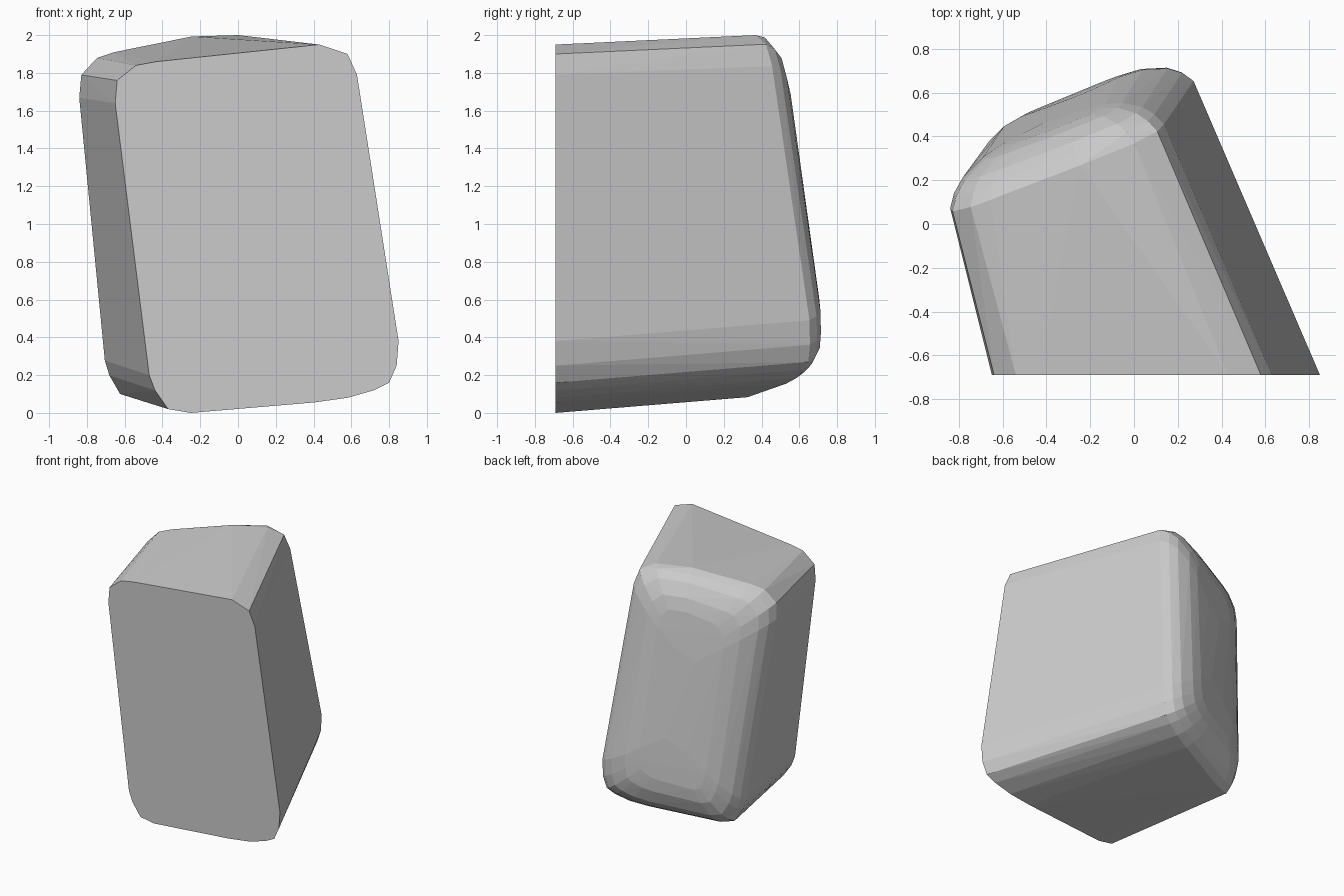
import bpy, bmesh

if "Cube" in bpy.data.objects:
    bpy.data.objects.remove(bpy.data.objects["Cube"])

# Front outline (x, z): rounded, slightly leaning quadrilateral
outline = [(-0.25, 0), (0.4, 0.055), (0.58, 0.08), (0.72, 0.12), (0.80, 0.16),
           (0.84, 0.25), (0.85, 0.38), (0.63, 1.79), (0.58, 1.90), (0.43, 1.95),
           (0.1, 1.917), (-0.43, 1.86), (-0.54, 1.84), (-0.64, 1.76),
           (-0.65, 1.64), (-0.47, 0.20), (-0.44, 0.12), (-0.37, 0.02)]
FRONT = -0.69
CX, CZ = 0.1, 0.98


def back_y(x, z):
    """Slanted, gently bulging back surface."""
    return 0.72 + 0.42 * x - 0.045 * z * z


def section(inset, offset):
    """Outline swept to the back, shrunk by inset, held offset from the back."""
    pts = []
    for x, z in outline:
        u = (x + 0.445 + 0.125 * z) / (1.354 - 0.031 * z)
        lean = 0.25 + 0.18 * min(max(u, 0), 1)
        rise = 0.08 - 0.1 * x * x if z > 1.5 else 0.082
        px = CX + (x - CX) * (1 - inset / 0.64)
        pz = CZ + (z - CZ) * (1 - inset / 0.95)
        t = 1.0
        for _ in range(40):
            y = back_y(px - lean * t, pz + rise * t) - offset
            t = y - FRONT
        pts.append((px - lean * t, FRONT + t, min(pz + rise * t, 2.0)))
    return pts


# Front outline plus rounded back rings, wrapped in one convex skin
points = [(x, FRONT, z) for x, z in outline]
for inset, offset in ((0, 0.17), (0.03, 0.11), (0.08, 0.06),
                      (0.18, 0.015), (0.28, 0), (0.45, 0)):
    points += section(inset, offset)

bm = bmesh.new()
for p in points:
    bm.verts.new(p)
hull = bmesh.ops.convex_hull(bm, input=bm.verts[:])
bmesh.ops.delete(bm, geom=[v for v in bm.verts if not v.link_faces], context='VERTS')
bmesh.ops.dissolve_limit(bm, angle_limit=0.01, verts=bm.verts[:], edges=bm.edges[:])
bmesh.ops.recalc_face_normals(bm, faces=bm.faces[:])

mesh = bpy.data.meshes.new("rounded_block")
bm.to_mesh(mesh)
bm.free()
obj = bpy.data.objects.new("rounded_block", mesh)
bpy.context.collection.objects.link(obj)
